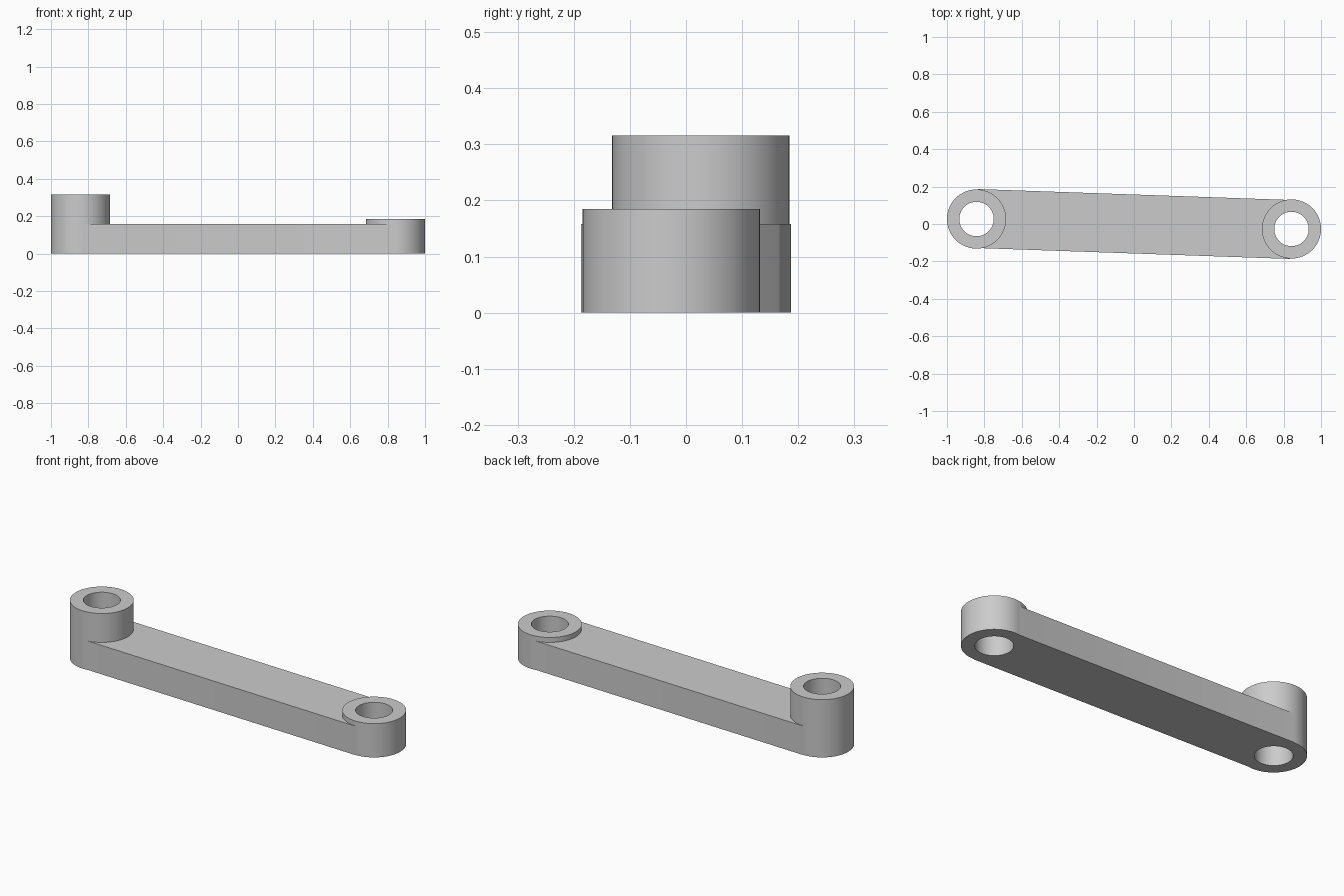
import bpy
import math

if "Cube" in bpy.data.objects:
    bpy.data.objects.remove(bpy.data.objects["Cube"], do_unlink=True)

# One plain grey for the whole part
grey = bpy.data.materials.new("plain_grey")
grey.use_nodes = True
colour = (0.6, 0.6, 0.6, 1)
grey.diffuse_color = colour
grey.node_tree.nodes["Principled BSDF"].inputs["Base Color"].default_value = colour

RADIUS, BORE = 0.158, 0.092
BAR_HEIGHT = 0.158
# Pivot centres with the height of each boss
PIVOTS = {"right": (-0.842, 0.0265, 0.316), "left": (0.842, -0.0265, 0.185)}


def cylinder(name, x, y, bottom, top, radius):
    bpy.ops.mesh.primitive_cylinder_add(
        vertices=96, radius=radius, depth=top - bottom,
        location=(x, y, (top + bottom) / 2))
    obj = bpy.context.object
    obj.name = name
    obj.data.materials.append(grey)
    return obj


def combine(target, other, operation):
    mod = target.modifiers.new(operation.lower(), "BOOLEAN")
    mod.operation, mod.object, mod.solver = operation, other, "EXACT"
    bpy.context.view_layer.objects.active = target
    bpy.ops.object.modifier_apply(modifier=mod.name)
    bpy.data.objects.remove(other, do_unlink=True)


# Flat bar, turned slightly so that it joins the two offset bosses
bpy.ops.mesh.primitive_cube_add(size=1, location=(0, 0, BAR_HEIGHT / 2))
arm = bpy.context.object
arm.name = "link_arm"
arm.dimensions = (1.68, 0.315, BAR_HEIGHT)
arm.rotation_euler.z = math.radians(-2)
bpy.ops.object.transform_apply(location=True, rotation=True, scale=True)
arm.data.materials.append(grey)

# Bosses are fused to the bar first, then both bores are drilled through
for side, (x, y, top) in PIVOTS.items():
    combine(arm, cylinder(side + "_boss", x, y, 0, top, RADIUS), "UNION")
for side, (x, y, top) in PIVOTS.items():
    combine(arm, cylinder(side + "_bore", x, y, -0.1, top + 0.1, BORE), "DIFFERENCE")

# Round walls are smooth, rims and corners stay sharp
bpy.ops.object.select_all(action="DESELECT")
arm.select_set(True)
bpy.context.view_layer.objects.active = arm
bpy.ops.object.shade_smooth_by_angle(angle=math.radians(30))
